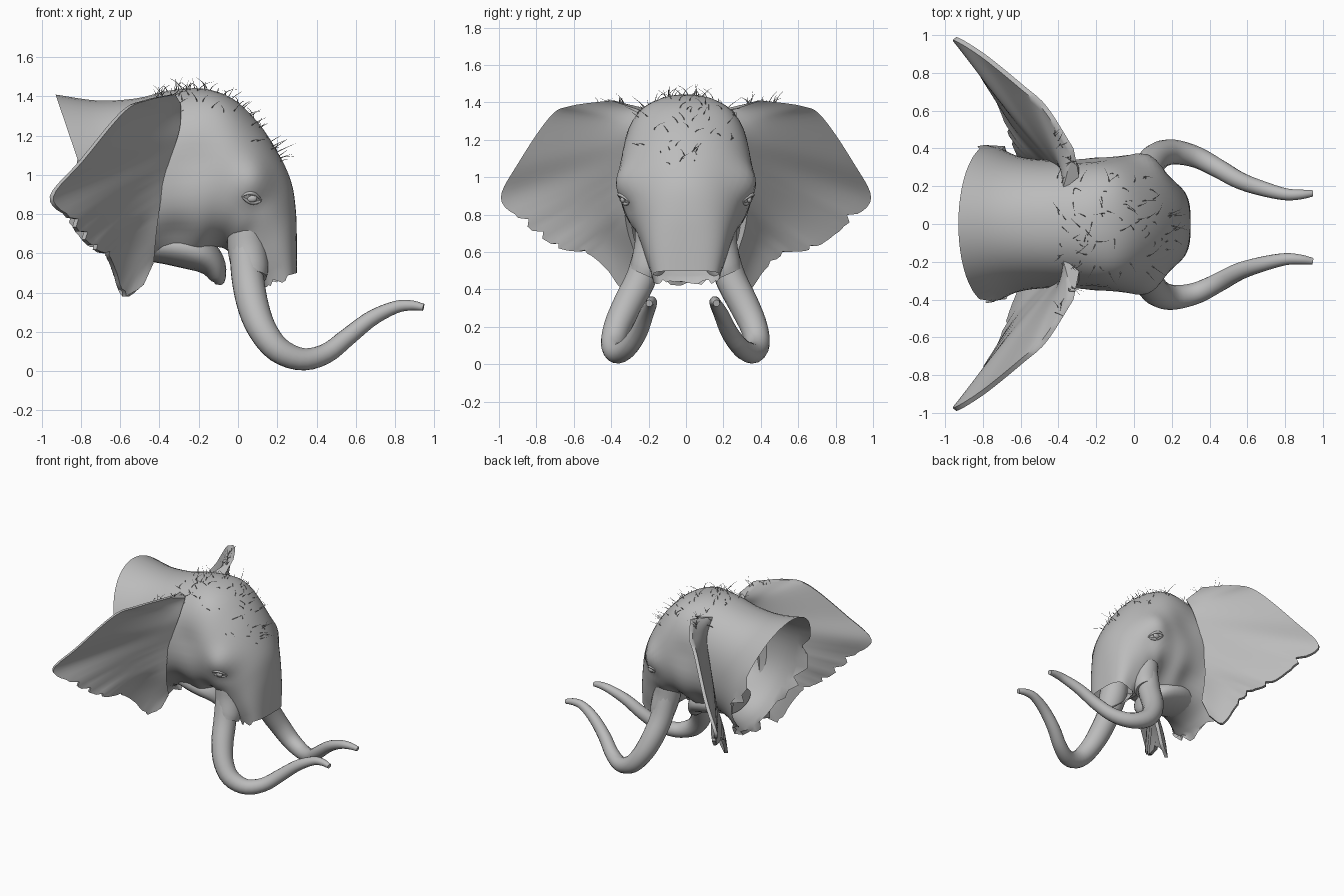
import bpy, bmesh, math, random
from mathutils import Vector
from mathutils.bvhtree import BVHTree

random.seed(4)
if "Cube" in bpy.data.objects:
    bpy.data.objects.remove(bpy.data.objects["Cube"])

grey = bpy.data.materials.new("plain_grey")
grey.use_nodes = True
grey.diffuse_color = (0.5, 0.5, 0.5, 1)
grey.node_tree.nodes["Principled BSDF"].inputs["Base Color"].default_value = (0.5, 0.5, 0.5, 1)


def spline(pts, n):
    """Sample a Catmull-Rom curve through tuples of any length."""
    out = []
    for i in range(n):
        f = i / (n - 1) * (len(pts) - 1)
        k = min(int(f), len(pts) - 2)
        t = f - k
        b, c = pts[k], pts[k + 1]
        a = pts[k - 1] if k else [2 * p - q for p, q in zip(b, c)]
        d = pts[k + 2] if k + 2 < len(pts) else [2 * q - p for p, q in zip(b, c)]
        out.append([q + 0.5 * t * (r - p + t * (2 * p - 5 * q + 4 * r - s + t * (3 * (q - r) + s - p)))
                    for p, q, r, s in zip(a, b, c, d)])
    return out


def finish(bm, name, angle=50):
    bmesh.ops.recalc_face_normals(bm, faces=bm.faces)
    me = bpy.data.meshes.new(name)
    bm.to_mesh(me)
    bm.free()
    ob = bpy.data.objects.new(name, me)
    bpy.context.collection.objects.link(ob)
    me.materials.append(grey)
    bpy.ops.object.select_all(action='DESELECT')
    ob.select_set(True)
    bpy.context.view_layer.objects.active = ob
    bpy.ops.object.shade_smooth_by_angle(angle=math.radians(angle))


def skin(bm, rings, capped):
    """Join closed rings of points with quads."""
    rings = [[bm.verts.new(p) for p in ring] for ring in rings]
    for a, b in zip(rings, rings[1:]):
        for i in range(len(a)):
            j = (i + 1) % len(a)
            bm.faces.new((a[i], a[j], b[j], b[i]))
    if capped:
        bm.faces.new(rings[0])
        bm.faces.new(rings[-1])


def tube(bm, path, sides):
    """Capped tube along (x, y, z, radius) points."""
    rings = []
    for i, p in enumerate(path):
        c = Vector(p[:3])
        d = Vector(path[min(i + 1, len(path) - 1)][:3]) - Vector(path[max(i - 1, 0)][:3])
        u = d.cross(Vector((0.13, 1, 0.05))).normalized()
        v = d.cross(u).normalized()
        rings.append([c + p[3] * (u * math.cos(a) + v * math.sin(a))
                      for a in (math.tau * k / sides for k in range(sides))])
    skin(bm, rings, True)


# Head shell: sections fan from the open neck round to the cut trunk
# (top x, top z, bottom x, bottom z, half width, squareness)
sections = [
    (-0.93, 1.41, -0.60, 0.44, 0.42, 1.0),
    (-0.72, 1.38, -0.52, 0.52, 0.36, 0.95),
    (-0.52, 1.39, -0.42, 0.56, 0.34, 0.9),
    (-0.35, 1.43, -0.32, 0.56, 0.345, 0.9),
    (-0.18, 1.44, -0.22, 0.57, 0.36, 0.9),
    (-0.03, 1.39, -0.14, 0.62, 0.36, 0.95),
    (0.10, 1.27, -0.09, 0.63, 0.35, 1.0),
    (0.20, 1.12, -0.05, 0.61, 0.325, 1.0),
    (0.27, 0.97, -0.03, 0.58, 0.28, 1.0),
    (0.295, 0.82, 0.00, 0.54, 0.245, 0.9),
    (0.30, 0.66, 0.05, 0.50, 0.215, 0.75),
    (0.30, 0.50, 0.12, 0.45, 0.18, 0.65),
]
# Soft swellings and hollows: (x, y, z, radius, amount)
bumps = [
    (0.08, 0.33, 0.97, 0.10, 0.04), (-0.22, 0.36, 1.08, 0.12, -0.025),
    (0.08, 0.30, 0.86, 0.06, -0.02), (-0.05, 0.34, 0.75, 0.12, 0.01),
    (-0.10, 0.24, 1.36, 0.12, 0.015), (-0.32, 0.28, 0.65, 0.12, -0.04),
]
bm = bmesh.new()
N = 48
rows = []
for r, (tx, tz, bx, bz, w, e) in enumerate(spline(sections, 45)):
    row = []
    for k in range(N):
        a = math.tau * (k + 0.5) / N
        c, s = math.cos(a), math.sin(a)
        f = 0.5 + 0.5 * math.copysign(abs(c) ** e, c)
        p = Vector((bx + (tx - bx) * f, w * math.copysign(abs(s) ** e, s), bz + (tz - bz) * f))
        out = Vector(((tx - bx) * c, w * s * 2, (tz - bz) * c)).normalized()
        for x, y, z, rad, amt in bumps:
            d = (p - Vector((x, math.copysign(y, p.y), z))).length / rad
            p += out * amt * math.exp(-d * d)
        if r == 0 and f < 0.6:          # torn neck edge
            p.x += random.uniform(-0.06, 0.06)
            p.z += random.uniform(-0.03, 0.02)
        if r == 44 and f < 0.7:         # ragged trunk edge
            p.z -= random.uniform(0, 0.03)
        row.append(p)
    rows.append(row)
skin(bm, rows, False)
bmesh.ops.recalc_face_normals(bm, faces=bm.faces)
surface = BVHTree.FromBMesh(bm)
finish(bm, "head")

# Lower jaw and drooping lip
bm = bmesh.new()
jaw = [(-0.46, 0, 0.64, 0.08), (-0.32, 0, 0.635, 0.10), (-0.2, 0, 0.60, 0.095),
       (-0.13, 0, 0.54, 0.07), (-0.1, 0, 0.47, 0.04), (-0.1, 0, 0.44, 0.015)]
tube(bm, spline(jaw, 18), 20)
for v in bm.verts:
    v.co.y *= 2
finish(bm, "lower_jaw")

root = [(-0.29, 0.25, 1.36), (-0.30, 0.32, 1.22), (-0.37, 0.335, 1.0),
        (-0.41, 0.32, 0.75), (-0.43, 0.26, 0.55)]
rim = [(-0.32, 0.40, 1.41), (-0.46, 0.62, 1.38), (-0.58, 0.73, 1.32), (-0.79, 0.90, 1.07),
       (-0.94, 0.99, 0.89), (-0.86, 0.90, 0.78), (-0.78, 0.77, 0.67), (-0.71, 0.66, 0.61),
       (-0.66, 0.53, 0.59), (-0.62, 0.42, 0.50), (-0.57, 0.33, 0.38), (-0.48, 0.28, 0.44)]
tusk = [(0.035, 0.19, 0.64, 0.08), (0.05, 0.235, 0.47, 0.083), (0.08, 0.31, 0.32, 0.08),
        (0.13, 0.365, 0.20, 0.073), (0.21, 0.385, 0.105, 0.066), (0.33, 0.36, 0.06, 0.057),
        (0.45, 0.30, 0.09, 0.051), (0.56, 0.24, 0.175, 0.046), (0.68, 0.20, 0.268, 0.04),
        (0.80, 0.172, 0.325, 0.032), (0.88, 0.172, 0.335, 0.026), (0.945, 0.18, 0.325, 0.018)]
sheath = [(0.04, 0.20, 0.88, 0.05), (0.04, 0.18, 0.76, 0.09), (0.045, 0.175, 0.64, 0.1),
          (0.06, 0.20, 0.53, 0.095), (0.06, 0.22, 0.48, 0.086)]

for s, side in ((1, "left"), (-1, "right")):
    # Ear: cupped blade, thick at the root, with a ragged lower edge
    bm = bmesh.new()
    R, E = spline(root, 56), spline(rim, 56)
    for i in range(24, 55):
        tear = random.choice((0, 0, 0, 0, 0.06)) + random.uniform(0, 0.012)
        E[i] = [q + (p - q) * tear for p, q in zip(R[i], E[i])]
    rings = []
    for i, (p, q) in enumerate(zip(R, E)):
        down = i / 55
        front, back = [], []
        for j in range(11):
            v = j / 10
            x, y, z = (a + (b - a) * v for a, b in zip(p, q))
            cup = 0.05 * math.sin(math.pi * v) * math.sin(math.pi * down) * down
            thick = 0.025 + 0.09 * (1 - v) ** 1.5 * (1 - down)
            x, y = x - cup, y - cup * 0.4
            front.append((x, s * y, z))
            back.append((x - 0.78 * thick, s * (y - 0.62 * thick), z))
        rings.append(front + back[::-1])
    skin(bm, rings, True)
    finish(bm, side + "_ear")

    # Tusk and the fleshy sheath it grows from
    for name, path, n, sides in (("_tusk", tusk, 40, 16), ("_tusk_sheath", sheath, 16, 20)):
        bm = bmesh.new()
        tube(bm, [(x, s * y - 0.018 * max(0, x), z, r) for x, y, z, r in spline(path, n)], sides)
        finish(bm, side + name)

    # Eyeball with upper and lower lids laid on the head surface
    def on_head(x, z):
        hit = surface.ray_cast(Vector((x, 2 * s, z)), Vector((0, -s, 0)))[0]
        return hit if hit else Vector((x, 0.3 * s, z))
    c = on_head(0.07, 0.88)
    bm = bmesh.new()
    bmesh.ops.create_uvsphere(bm, u_segments=16, v_segments=10, radius=0.028)
    for v in bm.verts:
        v.co = c + Vector((v.co.x, v.co.y * 0.5, v.co.z * 0.7))
    finish(bm, side + "_eye")
    bm = bmesh.new()
    for h in (0.026, -0.022):
        path = []
        for i in range(11):
            t = i / 5 - 1
            p = on_head(0.07 + 0.05 * t, 0.88 + h * (1 - t * t) - 0.01 * t)
            path.append((p.x, p.y, p.z, 0.003 + 0.007 * (1 - t * t)))
        tube(bm, path, 8)
    finish(bm, side + "_eyelids")

# Sparse curved hairs over crown, forehead and ear roots
bm = bmesh.new()


def add_hair(p, n):
    lean = Vector((random.uniform(-1, 1), random.uniform(-1, 1), random.uniform(-0.2, 0.4)))
    length = random.uniform(0.05, 0.085)
    path = []
    for i in range(5):
        t = i / 4
        q = p + n * length * (0.8 * t - 0.3 * t * t) + lean * length * (0.4 * t + 0.5 * t * t)
        path.append((*q, 0.0024 * (1 - 0.8 * t)))
    tube(bm, path, 4)


for i in range(95):
    x = random.uniform(-0.42, 0.26)
    y = random.uniform(-0.27, 0.27) * (1 if x < 0.1 else 0.5)
    hit, n, _, _ = surface.ray_cast(Vector((x, y, 2)), Vector((0, 0, -1)))
    if hit and hit.z > 1.05:
        add_hair(hit, n if n.z > 0 else -n)
for i in range(24):
    t = random.uniform(0, 0.75)
    s = random.choice((-1, 1))
    add_hair(Vector((-0.33 - 0.13 * t, s * (0.33 + 0.2 * t), 1.39)), Vector((0.2, 0, 1)))
finish(bm, "hairs")
